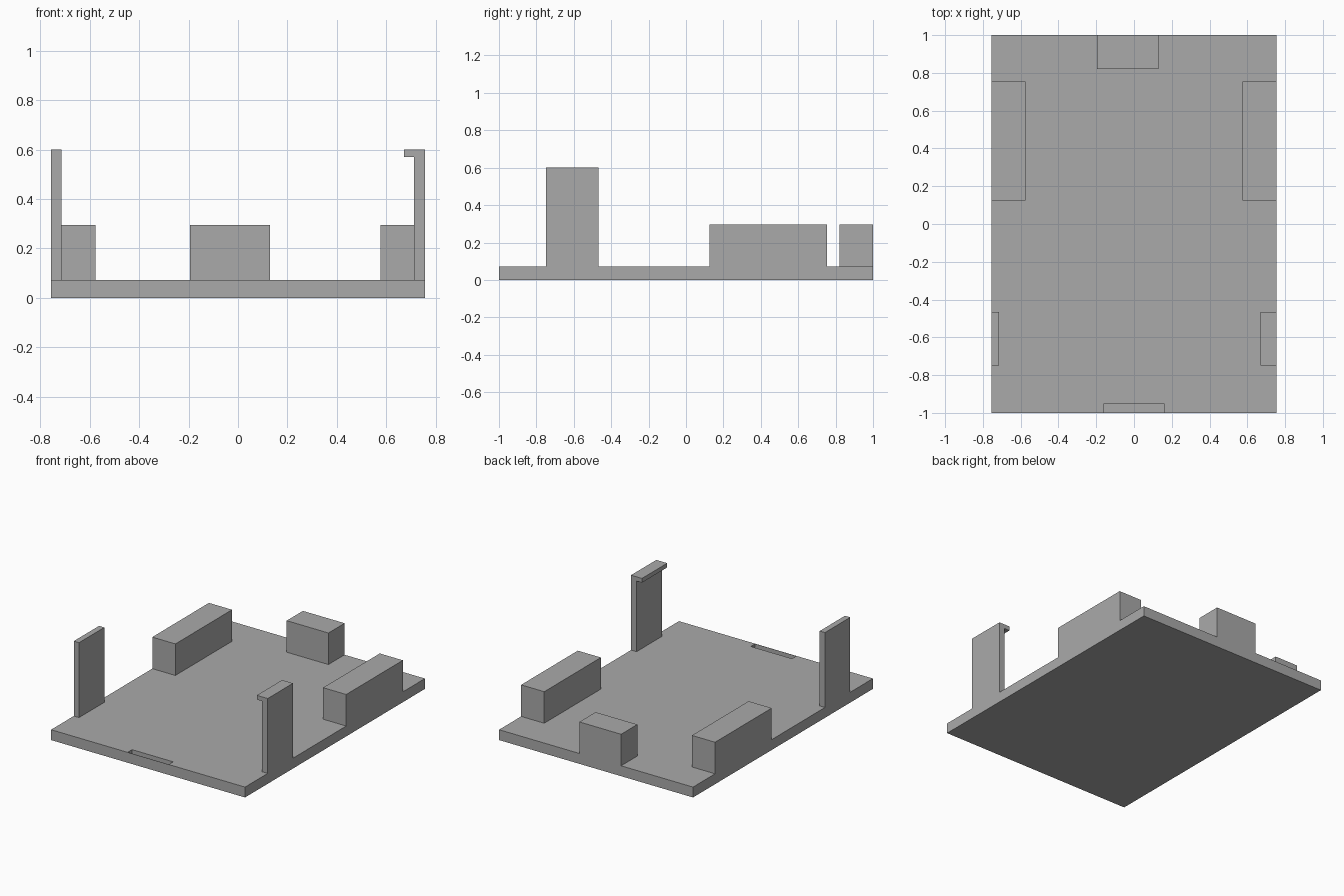
import bpy
import bmesh

cube = bpy.data.objects.get("Cube")
if cube:
    bpy.data.objects.remove(cube, do_unlink=True)

# One plain grey for the whole tray
grey = bpy.data.materials.new("plain grey")
grey.use_nodes = True
colour = (0.4, 0.4, 0.4, 1)
grey.diffuse_color = colour
grey.node_tree.nodes["Principled BSDF"].inputs["Base Color"].default_value = colour

HALF_X = 0.755
BASE = 0.073
BLOCK_TOP = 0.295
POST_TOP = 0.6


def extrude_profile(name, points, axis, start, end):
    """Solid from a closed profile: in x-z along y, or in x-y along z."""
    bm = bmesh.new()
    if axis == "y":
        verts = [bm.verts.new((a, start, b)) for a, b in points]
        move = (0, end - start, 0)
    else:
        verts = [bm.verts.new((a, b, start)) for a, b in points]
        move = (0, 0, end - start)
    face = bm.faces.new(verts)
    copy = bmesh.ops.extrude_face_region(bm, geom=[face])
    moved = [v for v in copy["geom"] if isinstance(v, bmesh.types.BMVert)]
    bmesh.ops.translate(bm, verts=moved, vec=move)
    bmesh.ops.recalc_face_normals(bm, faces=bm.faces)
    mesh = bpy.data.meshes.new(name)
    bm.to_mesh(mesh)
    bm.free()
    mesh.materials.append(grey)
    obj = bpy.data.objects.new(name, mesh)
    bpy.context.collection.objects.link(obj)
    return obj


def box(name, x, y, z):
    corners = [(x[0], y[0]), (x[1], y[0]), (x[1], y[1]), (x[0], y[1])]
    return extrude_profile(name, corners, "z", *z)


# Base plate with a shallow slot behind its front edge
plate = box("base_plate", (-HALF_X, HALF_X), (-1, 1), (0, BASE))
cutter = box("slot_cutter", (-0.16, 0.16), (-0.998, -0.95), (0.03, 0.2))
cutter.hide_render = True
cut = plate.modifiers.new("front_slot", "BOOLEAN")
cut.operation = "DIFFERENCE"
cut.solver = "EXACT"
cut.object = cutter
bpy.context.view_layer.objects.active = plate
bpy.ops.object.modifier_apply(modifier=cut.name)
bpy.data.objects.remove(cutter, do_unlink=True)

# Blocks along the sides and the back
box("left_block", (0.575, HALF_X), (0.125, 0.755), (BASE, BLOCK_TOP))
box("right_block", (-HALF_X, -0.575), (0.125, 0.755), (BASE, BLOCK_TOP))
box("back_block", (-0.195, 0.13), (0.82, 1), (BASE, BLOCK_TOP))

# Plain post on the right, hooked post on the left
POST_Y = (-0.748, -0.467)
box("right_post", (-HALF_X, -0.714), POST_Y, (BASE, POST_TOP))
hook = [(HALF_X, BASE), (HALF_X, POST_TOP), (0.67, POST_TOP),
        (0.67, 0.57), (0.712, 0.57), (0.712, BASE)]
extrude_profile("left_hooked_post", hook, "y", *POST_Y)
